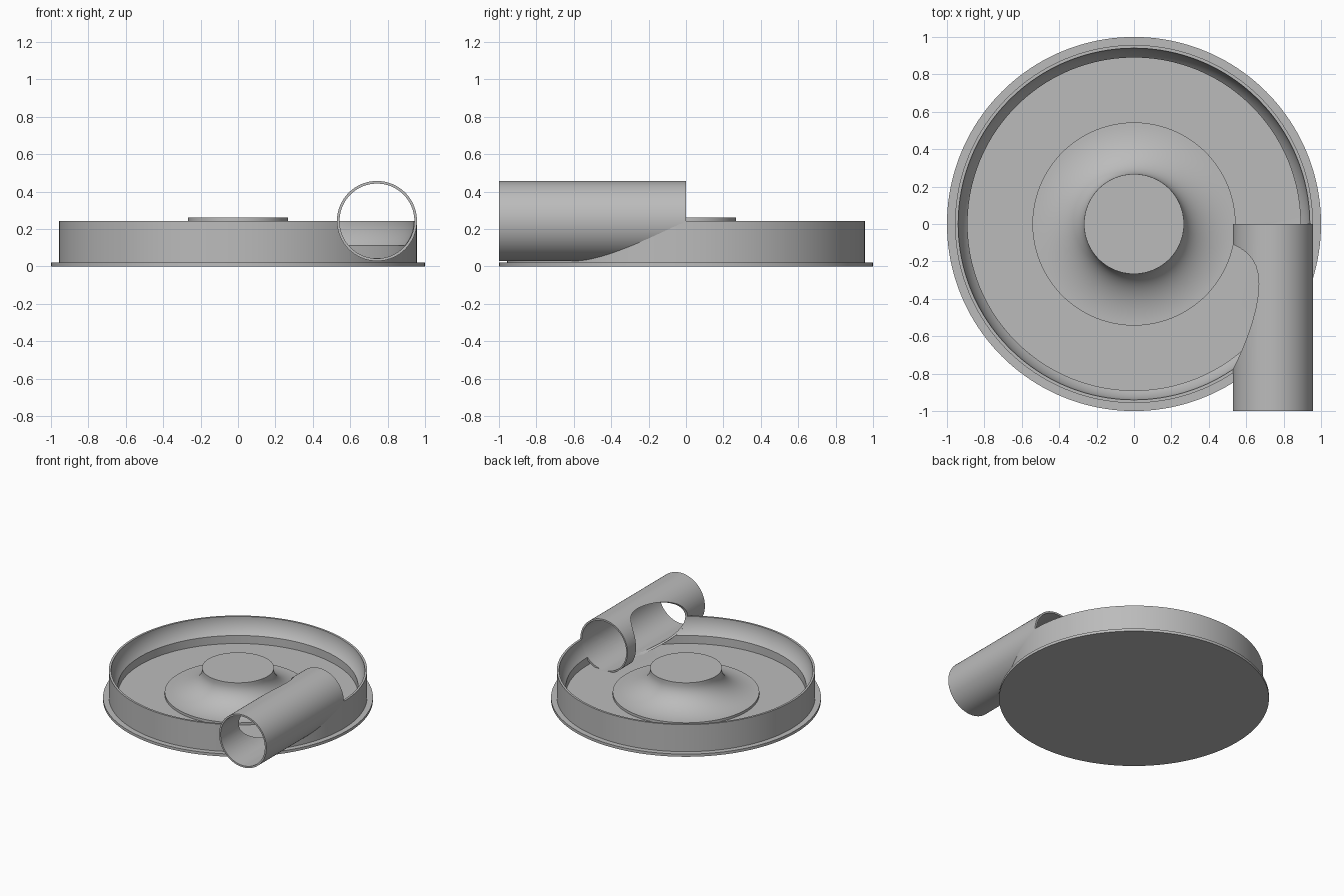
import bpy, bmesh, math
from mathutils import Matrix

if "Cube" in bpy.data.objects:
    bpy.data.objects.remove(bpy.data.objects["Cube"])

SEG = 160
PIPE_X, PIPE_Z = 0.743, 0.243      # pipe axis, parallel to y
TUBE_R = 0.74                      # radius of the ring channel centre line

grey = bpy.data.materials.new("plain grey")
grey.diffuse_color = (0.5, 0.5, 0.5, 1)
grey.use_nodes = True
grey.node_tree.nodes["Principled BSDF"].inputs["Base Color"].default_value = grey.diffuse_color


def arc(cx, cz, rx, rz, a0, a1, n):
    pts = []
    for i in range(n + 1):
        a = math.radians(a0 + (a1 - a0) * i / n)
        pts.append((cx + rx * math.cos(a), cz + rz * math.sin(a)))
    return pts


def add_object(name, bm):
    bmesh.ops.recalc_face_normals(bm, faces=bm.faces)
    me = bpy.data.meshes.new(name)
    bm.to_mesh(me)
    bm.free()
    me.materials.append(grey)
    ob = bpy.data.objects.new(name, me)
    bpy.context.collection.objects.link(ob)
    return ob


def revolve(name, profile, closed=False):
    bm = bmesh.new()
    vs = [bm.verts.new((r, 0, z)) for r, z in profile]
    es = [bm.edges.new(p) for p in zip(vs, vs[1:])]
    if closed:
        es.append(bm.edges.new((vs[-1], vs[0])))
    bmesh.ops.spin(bm, geom=vs + es, cent=(0, 0, 0), axis=(0, 0, 1),
                   angle=math.tau, steps=SEG)
    bmesh.ops.remove_doubles(bm, verts=bm.verts, dist=1e-5)
    return add_object(name, bm)


def rod(name, radius, y0, y1):
    bm = bmesh.new()
    m = (Matrix.Translation((PIPE_X, (y0 + y1) / 2, PIPE_Z))
         @ Matrix.Rotation(math.pi / 2, 4, 'X'))
    bmesh.ops.create_cone(bm, cap_ends=True, segments=96, radius1=radius,
                          radius2=radius, depth=y1 - y0, matrix=m)
    return add_object(name, bm)


def cut(ob, cutter):
    mod = ob.modifiers.new("cut", 'BOOLEAN')
    mod.operation = 'DIFFERENCE'
    mod.solver = 'EXACT'
    mod.object = cutter
    bpy.context.view_layer.objects.active = ob
    bpy.ops.object.modifier_apply(modifier=mod.name)


# round casing: flange, wall with hollowed inside, floor, flared hub
profile = [(0, 0), (1, 0), (1, 0.022), (0.957, 0.022), (0.957, 0.243)]
profile += arc(TUBE_R, 0.243, 0.2, 0.2, 0, -41.4, 12)
profile += [(0.89, 0.045), (0.543, 0.045), (0.543, 0.065)]
profile += arc(0.543, 0.243, 0.276, 0.178, 270, 180, 20)
profile += [(0.267, 0.263), (0, 0.263)]
casing = revolve("casing", profile)

# outlet pipe, tangent to the casing
pipe = rod("outlet_pipe", 0.214, -1, 0)

# cutters: ring channel opens the pipe, bore hollows pipe and wall
channel = revolve("channel_cutter",
                  arc(TUBE_R, 0.243, 0.2, 0.2, 0, 352.5, 47), closed=True)
bore = rod("bore_cutter", 0.2, -1.1, 0.004)

cut(pipe, channel)
cut(pipe, bore)
cut(casing, bore)
for c in (channel, bore):
    bpy.data.objects.remove(c)

# smooth shading with sharp rims
bpy.ops.object.select_all(action='DESELECT')
for ob in (casing, pipe):
    ob.select_set(True)
bpy.context.view_layer.objects.active = casing
bpy.ops.object.shade_smooth_by_angle(angle=math.radians(30))
